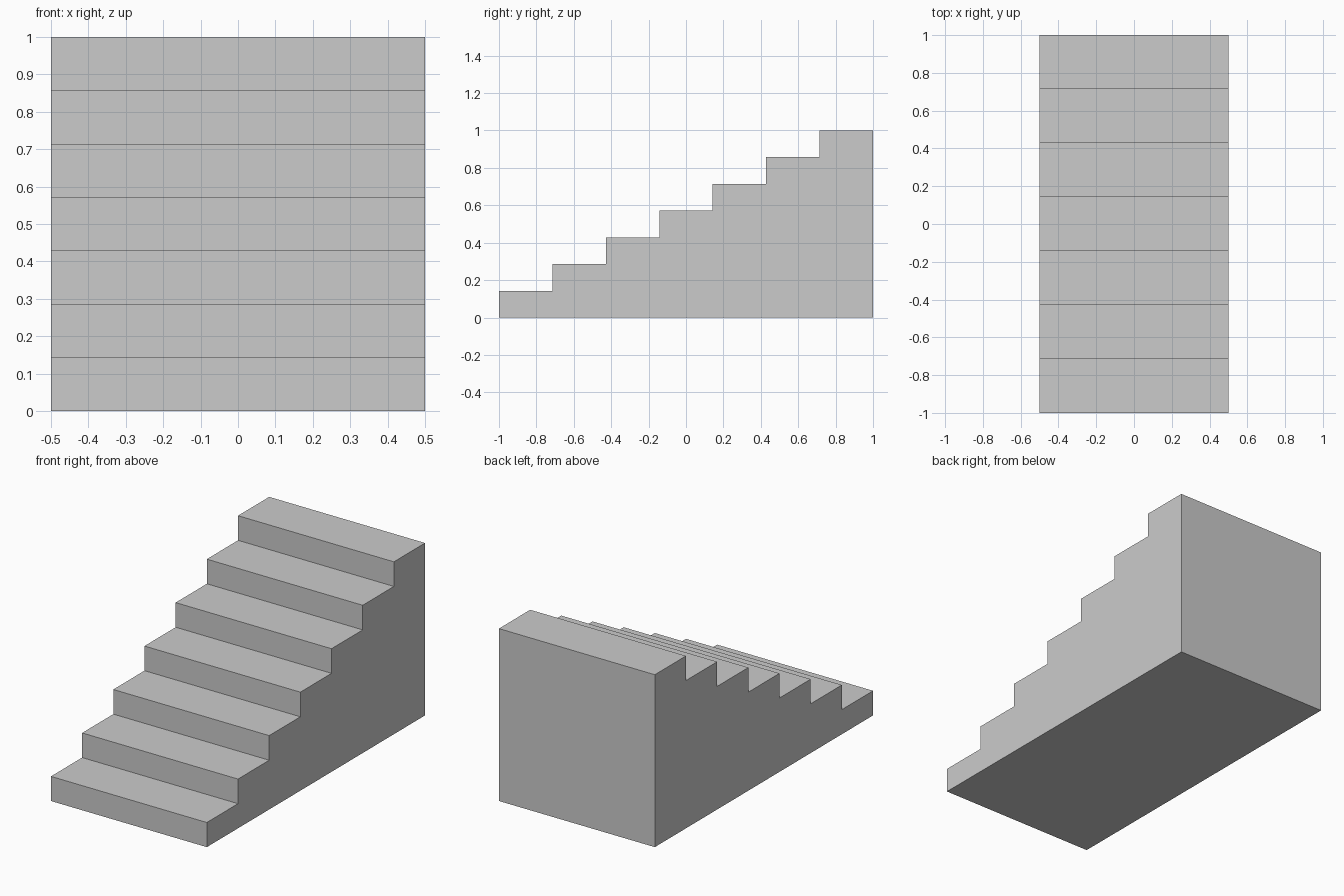
import bpy
import bmesh

if "Cube" in bpy.data.objects:
    bpy.data.objects.remove(bpy.data.objects["Cube"])

STEPS = 7
WIDTH, DEPTH, HEIGHT = 1.0, 2.0, 1.0
TREAD, RISER = DEPTH / STEPS, HEIGHT / STEPS

# Side profile (y, z): stepped top edge, then back down to the floor
profile = [(-DEPTH / 2, 0)]
for i in range(STEPS):
    y, z = -DEPTH / 2 + i * TREAD, (i + 1) * RISER
    profile += [(y, z), (y + TREAD, z)]
profile.append((DEPTH / 2, 0))

# Solid staircase: profile face extruded across the width
bm = bmesh.new()
side = bm.faces.new([bm.verts.new((-WIDTH / 2, y, z)) for y, z in profile])
extruded = bmesh.ops.extrude_face_region(bm, geom=[side], use_keep_orig=True)
moved = [v for v in extruded["geom"] if isinstance(v, bmesh.types.BMVert)]
bmesh.ops.translate(bm, verts=moved, vec=(WIDTH, 0, 0))
bmesh.ops.recalc_face_normals(bm, faces=bm.faces)

mesh = bpy.data.meshes.new("staircase")
bm.to_mesh(mesh)
bm.free()
staircase = bpy.data.objects.new("staircase", mesh)
bpy.context.collection.objects.link(staircase)
